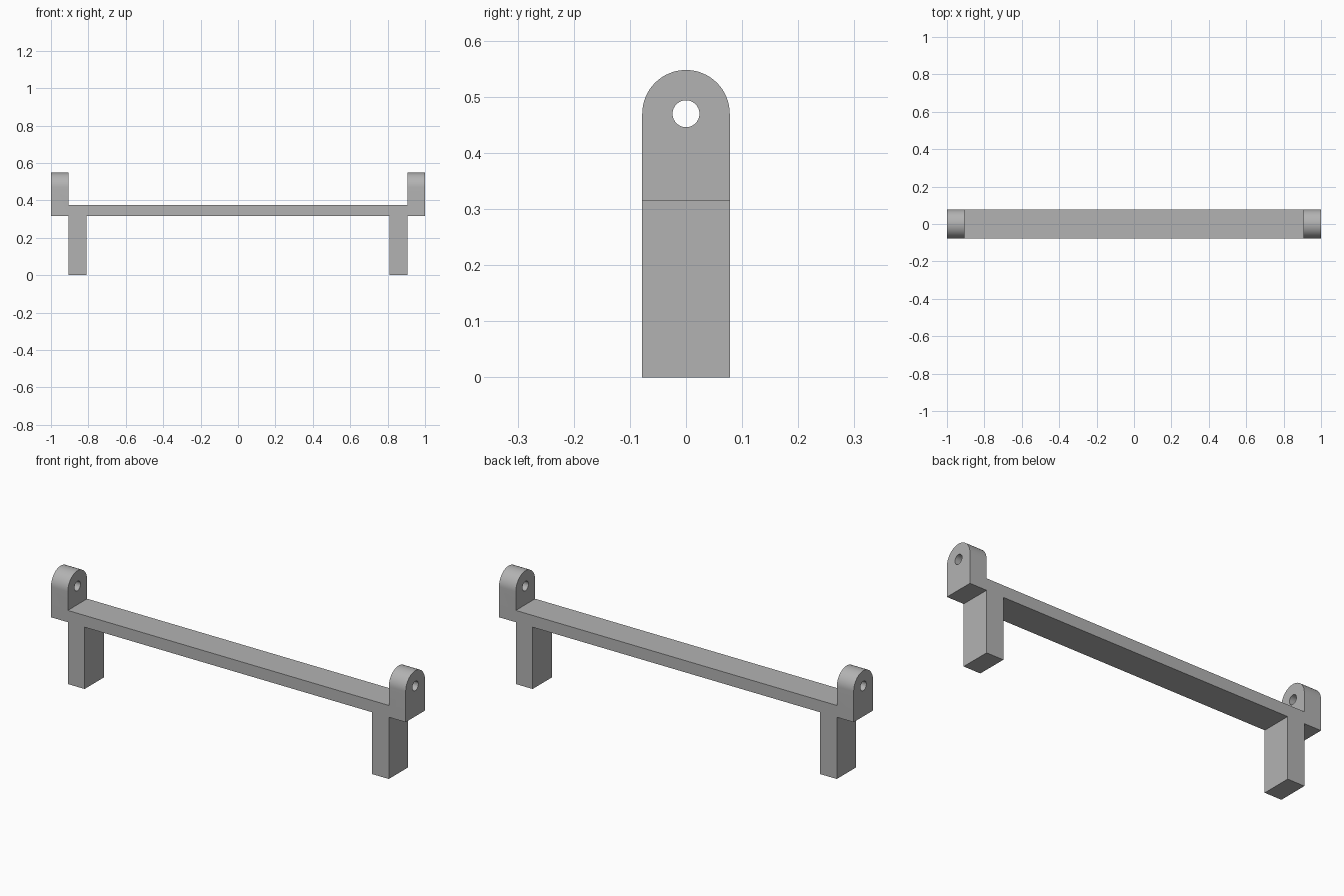
import bpy
import bmesh
from math import cos, sin, pi, radians
from mathutils import Vector

cube = bpy.data.objects.get("Cube")
if cube:
    bpy.data.objects.remove(cube, do_unlink=True)

# Main dimensions
HALF_DEPTH = 0.078
LENGTH = 1.0
LUG_IN = 0.905      # inner face of lug, outer face of leg
LEG_IN = 0.81       # inner face of leg
BEAM_LOW, BEAM_TOP = 0.315, 0.375
PIVOT = 0.47        # centre of lug arch and hole
TOP = PIVOT + HALF_DEPTH
HOLE_RADIUS = 0.024

grey = bpy.data.materials.new("plain grey")
grey.use_nodes = True
colour = (0.45, 0.45, 0.45, 1)
grey.diffuse_color = colour
grey.node_tree.nodes["Principled BSDF"].inputs["Base Color"].default_value = colour


def prism(name, points, direction):
    """Extrude a closed flat outline along a direction."""
    bm = bmesh.new()
    face = bm.faces.new([bm.verts.new(p) for p in points])
    ext = bmesh.ops.extrude_face_region(bm, geom=[face])
    verts = [v for v in ext["geom"] if isinstance(v, bmesh.types.BMVert)]
    bmesh.ops.translate(bm, verts=verts, vec=Vector(direction))
    bmesh.ops.recalc_face_normals(bm, faces=bm.faces)
    mesh = bpy.data.meshes.new(name)
    bm.to_mesh(mesh)
    bm.free()
    mesh.materials.append(grey)
    obj = bpy.data.objects.new(name, mesh)
    bpy.context.collection.objects.link(obj)
    return obj


def arc(radius, start, end, steps):
    """Points of an arc about the pivot, in the side plane."""
    angles = [start + (end - start) * i / steps for i in range(steps + 1)]
    return [(radius * cos(a), PIVOT + radius * sin(a)) for a in angles]


def cut(target, tool, operation):
    """Apply a boolean and discard the tool."""
    tool.hide_render = True
    mod = target.modifiers.new("shape", "BOOLEAN")
    mod.operation, mod.object, mod.solver = operation, tool, "EXACT"
    bpy.ops.object.select_all(action="DESELECT")
    target.select_set(True)
    bpy.context.view_layer.objects.active = target
    bpy.ops.object.modifier_apply(modifier=mod.name)
    bpy.data.objects.remove(tool, do_unlink=True)


# Frame: beam, legs and square lugs from one mirrored front outline
half = [(LEG_IN, BEAM_LOW), (LEG_IN, 0), (LUG_IN, 0), (LUG_IN, BEAM_LOW),
        (LENGTH, BEAM_LOW), (LENGTH, TOP), (LUG_IN, TOP), (LUG_IN, BEAM_TOP)]
outline = half + [(-x, z) for x, z in reversed(half)]
frame = prism("bracket_frame", [(x, -HALF_DEPTH, z) for x, z in outline],
              (0, 2 * HALF_DEPTH, 0))

# Rounded lug tops: keep only what lies inside the arched side outline
side = [(-HALF_DEPTH, -0.1), (-HALF_DEPTH * 1.0, 0.1)][:1]
side += [(HALF_DEPTH, -0.1)] + arc(HALF_DEPTH, 0, pi, 32)
arch = prism("arch_cutter", [(-1.1, y, z) for y, z in side], (2.2, 0, 0))
cut(frame, arch, "INTERSECT")

# Pivot holes through both lugs
ring = arc(HOLE_RADIUS, 0, 2 * pi, 32)[:-1]
hole = prism("hole_cutter", [(-1.1, y, z) for y, z in ring], (2.2, 0, 0))
cut(frame, hole, "DIFFERENCE")

bpy.ops.object.shade_smooth_by_angle(angle=radians(30))
